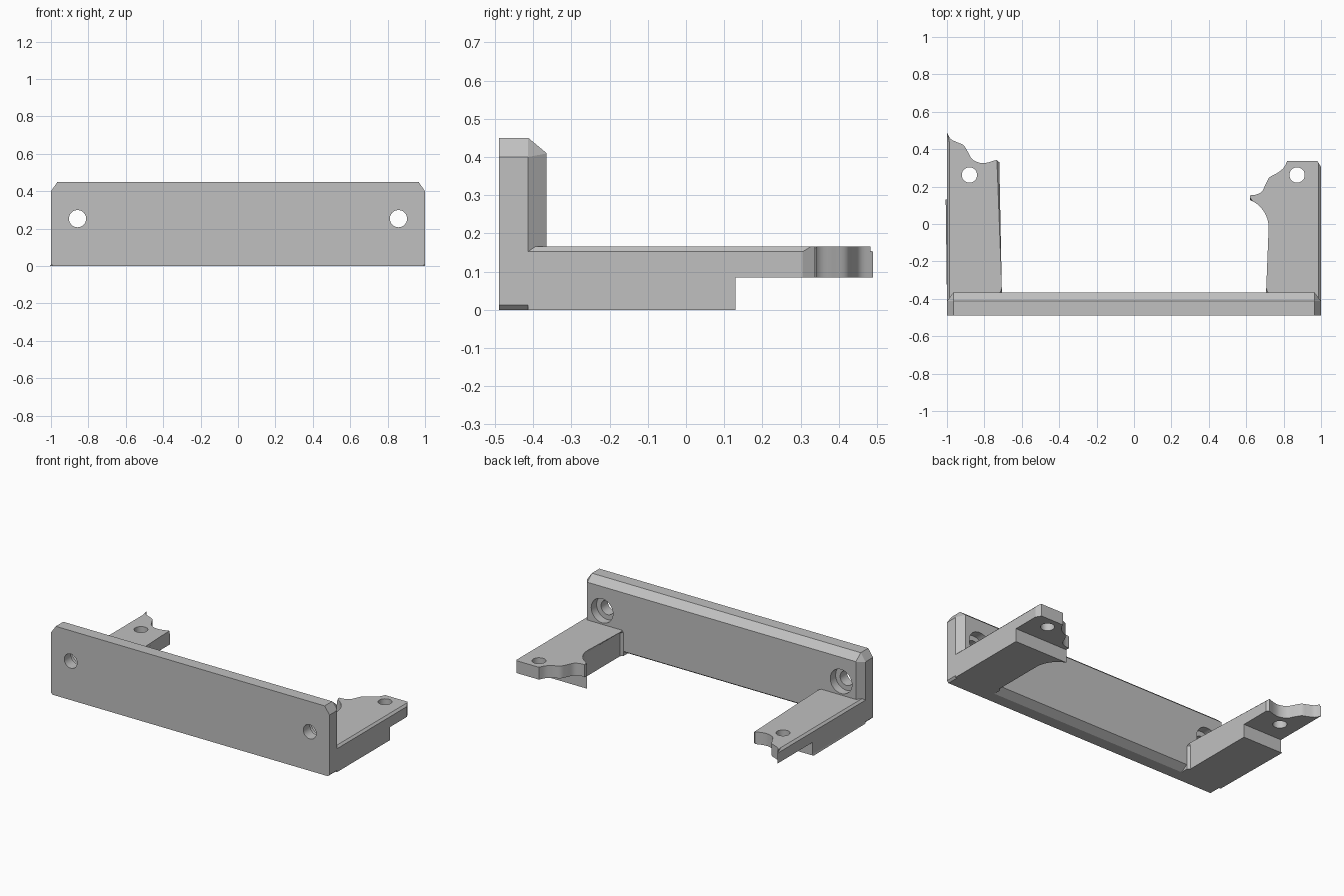
import bpy, bmesh
from math import sin, cos, pi
from mathutils import Vector, Matrix

if "Cube" in bpy.data.objects:
    bpy.data.objects.remove(bpy.data.objects["Cube"])

grey = bpy.data.materials.new("plain grey")
grey.use_nodes = True
grey.diffuse_color = (0.53, 0.53, 0.53, 1)
grey.node_tree.nodes["Principled BSDF"].inputs["Base Color"].default_value = grey.diffuse_color


def make_object(name, bm):
    bmesh.ops.recalc_face_normals(bm, faces=bm.faces)
    mesh = bpy.data.meshes.new(name)
    bm.to_mesh(mesh)
    bm.free()
    obj = bpy.data.objects.new(name, mesh)
    mesh.materials.append(grey)
    bpy.context.collection.objects.link(obj)
    return obj


def loft(rings):
    """Closed solid through rings with equal point counts."""
    bm = bmesh.new()
    loops = [[bm.verts.new(p) for p in ring] for ring in rings]
    n = len(loops[0])
    for a, b in zip(loops, loops[1:]):
        for i in range(n):
            j = (i + 1) % n
            bm.faces.new((a[i], a[j], b[j], b[i]))
    bm.faces.new(loops[0])
    bm.faces.new(loops[-1])
    return bm


def cylinder(radius, depth, centre, upright):
    bm = bmesh.new()
    turn = Matrix() if upright else Matrix.Rotation(pi / 2, 4, 'X')
    bmesh.ops.create_cone(bm, cap_ends=True, segments=48, radius1=radius, radius2=radius,
                          depth=depth, matrix=Matrix.Translation(centre) @ turn)
    return make_object("cutter", bm)


def box(low, high):
    low, high = Vector(low), Vector(high)
    bm = bmesh.new()
    bmesh.ops.create_cube(bm, size=1, matrix=Matrix.Translation((low + high) / 2)
                          @ Matrix.Diagonal((*(high - low), 1)))
    return make_object("cutter", bm)


def cut(obj, cutters):
    bpy.context.view_layer.objects.active = obj
    for c in cutters:
        c.hide_render = True
        mod = obj.modifiers.new("cut", 'BOOLEAN')
        mod.operation, mod.solver, mod.object = 'DIFFERENCE', 'EXACT', c
        bpy.ops.object.modifier_apply(modifier=mod.name)
        bpy.data.objects.remove(c)


def finish(obj):
    bpy.ops.object.select_all(action='DESELECT')
    obj.select_set(True)
    bpy.context.view_layer.objects.active = obj
    bpy.ops.object.shade_smooth_by_angle(angle=0.45)


def spline(points, steps=5):
    """Smooth curve through the points."""
    p = [Vector(q) for q in points]
    p = [2 * p[0] - p[1]] + p + [2 * p[-1] - p[-2]]
    out = []
    for a, b, c, d in zip(p, p[1:], p[2:], p[3:]):
        for k in range(steps):
            t = k / steps
            out.append(0.5 * (2 * b + (c - a) * t + (2 * a - 5 * b + 4 * c - d) * t * t
                              + (3 * b - a - 3 * c + d) * t ** 3))
    return [tuple(v) for v in out] + [tuple(points[-1])]


FRONT, RIM, BACK = -0.49, -0.413, -0.365
ARM_TOP, STEP_Y, STEP_Z = 0.165, 0.13, 0.085

# Face plate with chamfered corners and a bevelled back rim
half = [(0.988, 0), (1, 0.012), (1, 0.40), (0.965, 0.45)]
half_back = [(0.964, 0.03), (0.965, 0.031), (0.965, 0.409), (0.964, 0.41)]


def plate_ring(pts, y):
    return [(x, y, z) for x, z in pts] + [(-x, y, z) for x, z in reversed(pts)]


plate = make_object("face_plate", loft([plate_ring(half, FRONT), plate_ring(half, RIM),
                                        plate_ring(half_back, BACK)]))

# Counterbored screw holes
for side in (-1, 1):
    cut(plate, [cylinder(0.046, 0.4, (side * 0.858, -0.43, 0.253), False),
                cylinder(0.078, 0.2, (side * 0.858, -0.32, 0.253), False)])
finish(plate)


def arm(name, outline, hole):
    bm = loft([[(x, y, z) for x, y in outline] for z in (0, ARM_TOP)])

    def pick(z, inner):
        found = []
        for e in bm.edges:
            mid = (e.verts[0].co + e.verts[1].co) / 2
            flat = all(abs(v.co.z - z) < 1e-4 for v in e.verts)
            if flat and (abs(mid.x) > 0.995 or inner and abs(mid.x) < 0.74 and mid.y < 0.14):
                found.append(e)
        return found

    for z, inner, size in ((ARM_TOP, True, 0.013), (0, False, 0.012)):
        bmesh.ops.bevel(bm, geom=pick(z, inner), offset=size, segments=1,
                        profile=0.5, affect='EDGES')
    obj = make_object(name, bm)
    cut(obj, [box((-2, STEP_Y, -1), (2, 1, STEP_Z)),
              cylinder(0.041, 1, (*hole, 0), True)])
    finish(obj)


# Arm with a wavy end
wave = spline([(-1, 0.49), (-0.98, 0.455), (-0.945, 0.437), (-0.91, 0.42), (-0.888, 0.385),
               (-0.865, 0.347), (-0.825, 0.327), (-0.785, 0.328), (-0.735, 0.343)])
arm("right_arm", [(-1, RIM)] + wave + [(-0.72, 0.33), (-0.72, -0.35),
                                       (-0.705, BACK), (-0.705, RIM)], (-0.88, 0.262))

# Arm with a hooked end and a rounded inner hollow
scallop = spline([(0.82, 0.338), (0.80, 0.30), (0.765, 0.272), (0.725, 0.25), (0.705, 0.215),
                  (0.685, 0.175), (0.655, 0.158), (0.62, 0.153)])
hollow = [(0.56 + 0.16 * cos(a), -0.02 + 0.16 * sin(a))
          for a in [pi * 0.378 * (1 - k / 12) for k in range(13)]]
arm("left_arm", [(1, RIM), (1, 0.305), (0.98, 0.338)] + scallop + hollow
    + [(0.72, -0.35), (0.705, BACK), (0.705, RIM)], (0.872, 0.262))
